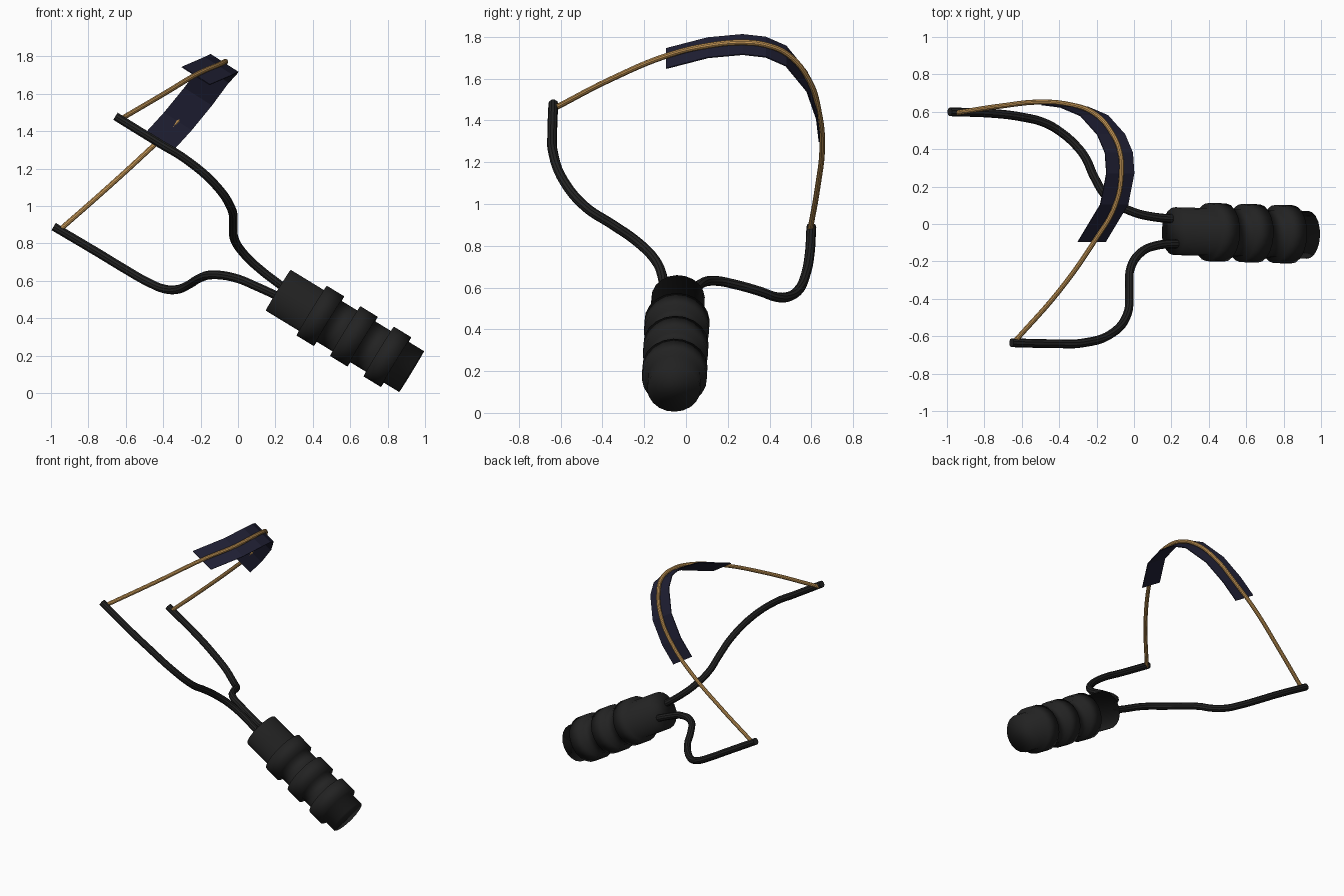
import bpy
import bmesh
from mathutils import Vector

cube = bpy.data.objects.get("Cube")
if cube:
    bpy.data.objects.remove(cube, do_unlink=True)


def make_material(name, rgb):
    mat = bpy.data.materials.new(name)
    mat.use_nodes = True
    mat.diffuse_color = (*rgb, 1)
    bsdf = mat.node_tree.nodes["Principled BSDF"]
    bsdf.inputs["Base Color"].default_value = (*rgb, 1)
    bsdf.inputs["Roughness"].default_value = 0.7
    return mat


black = make_material("black", (0.016, 0.016, 0.016))
navy = make_material("navy", (0.014, 0.014, 0.034))
tan = make_material("tan", (0.6, 0.33, 0.1))


def mesh_object(name, bm, mat, smooth):
    bmesh.ops.recalc_face_normals(bm, faces=bm.faces)
    for face in bm.faces:
        face.smooth = smooth
    mesh = bpy.data.meshes.new(name)
    bm.to_mesh(mesh)
    bm.free()
    mesh.materials.append(mat)
    obj = bpy.data.objects.new(name, mesh)
    bpy.context.collection.objects.link(obj)
    return obj


def tube(name, points, radius, mat):
    """Round tube that runs smoothly through the points."""
    curve = bpy.data.curves.new(name, "CURVE")
    curve.dimensions = "3D"
    curve.bevel_depth = radius
    curve.bevel_resolution = 3
    curve.resolution_u = 6
    curve.use_fill_caps = True
    spline = curve.splines.new("BEZIER")
    spline.bezier_points.add(len(points) - 1)
    for knot, co in zip(spline.bezier_points, points):
        knot.co = co
    for knot in spline.bezier_points:
        knot.handle_left_type = knot.handle_right_type = "AUTO"
    curve.materials.append(mat)
    obj = bpy.data.objects.new(name, curve)
    bpy.context.collection.objects.link(obj)
    bpy.ops.object.select_all(action="DESELECT")
    obj.select_set(True)
    bpy.context.view_layer.objects.active = obj
    bpy.ops.object.convert(target="MESH")
    bpy.ops.object.shade_smooth_by_angle()


# Handle: round bar with three raised grip rings, turned about a sloping axis
handle_start = Vector((0.215, -0.038, 0.55))
handle_end = Vector((0.928, -0.058, 0.115))
axis = (handle_end - handle_start).normalized()
length = (handle_end - handle_start).length
core, ring = 0.128, 0.156
profile = [(0, core)]
for i in range(3):
    a = 0.21 * (i + 1)
    b = a + 0.108
    profile += [(a, core), (a, ring), (b, ring), (b, core)]
profile.append((length, core))

turn = Vector((0, 0, 1)).rotation_difference(axis)
bm = bmesh.new()
first = bmesh.ops.create_circle(bm, cap_ends=True, segments=20, radius=core)
loop = list(bm.edges)
for (t0, r0), (t1, r1) in zip(profile, profile[1:]):
    new = bmesh.ops.extrude_edge_only(bm, edges=loop)["geom"]
    verts = [g for g in new if isinstance(g, bmesh.types.BMVert)]
    loop = [g for g in new if isinstance(g, bmesh.types.BMEdge)
            and all(v in verts for v in g.verts)]
    for v in verts:
        v.co.x *= r1 / r0
        v.co.y *= r1 / r0
        v.co.z = t1
bmesh.ops.contextual_create(bm, geom=loop)
for v in bm.verts:
    v.co = handle_start + turn @ v.co
mesh_object("handle", bm, black, True)

# Two bent fork arms
tube("right_arm", [
    (-0.655, -0.635, 1.48), (-0.42, -0.64, 1.335), (-0.28, -0.637, 1.25),
    (-0.118, -0.585, 1.11), (-0.035, -0.48, 0.985), (-0.025, -0.35, 0.9),
    (-0.018, -0.235, 0.82), (0.04, -0.15, 0.735), (0.12, -0.115, 0.66),
    (0.25, -0.105, 0.56)], 0.0235, black)
tube("left_arm", [
    (-0.985, 0.6, 0.89), (-0.74, 0.59, 0.745), (-0.6, 0.572, 0.66),
    (-0.476, 0.54, 0.59), (-0.39, 0.49, 0.556), (-0.32, 0.43, 0.555),
    (-0.262, 0.358, 0.58), (-0.21, 0.246, 0.612), (-0.14, 0.14, 0.632),
    (-0.02, 0.07, 0.617), (0.11, 0.037, 0.565), (0.25, 0.027, 0.5)],
    0.0235, black)

# Elastic band stretched between the arm tips
tube("band", [
    (-0.95, 0.594, 0.875), (-0.717, 0.63, 1.08), (-0.503, 0.652, 1.275),
    (-0.342, 0.638, 1.43), (-0.21, 0.59, 1.59), (-0.118, 0.487, 1.715),
    (-0.075, 0.385, 1.76), (-0.067, 0.27, 1.773), (-0.1, 0.1, 1.757),
    (-0.21, -0.09, 1.71), (-0.396, -0.353, 1.6), (-0.635, -0.625, 1.46)],
    0.0135, tan)

# Pouch: thin strip lying along the inside of the band
centre_line = [Vector(p) for p in (
    (-0.42, 0.65, 1.345), (-0.32, 0.637, 1.455), (-0.21, 0.59, 1.59),
    (-0.118, 0.487, 1.715), (-0.075, 0.385, 1.76), (-0.067, 0.27, 1.773),
    (-0.1, 0.1, 1.757), (-0.22, -0.1, 1.705))]
across = Vector((0.84, 0, -0.54)).normalized()
bm = bmesh.new()
rows = []
for i, point in enumerate(centre_line):
    ahead = centre_line[min(i + 1, len(centre_line) - 1)]
    behind = centre_line[max(i - 1, 0)]
    inward = across.cross(ahead - behind).normalized()
    if inward.dot(Vector((-0.4, 0.1, 1.2)) - point) < 0:
        inward.negate()
    middle = point + inward * 0.012
    rows.append([bm.verts.new(middle + across * s) for s in (-0.088, 0.088)])
for (a, b), (c, d) in zip(rows, rows[1:]):
    bm.faces.new((a, b, d, c))
pouch = mesh_object("pouch", bm, navy, False)
solid = pouch.modifiers.new("thickness", "SOLIDIFY")
solid.thickness = 0.006
solid.offset = 0
